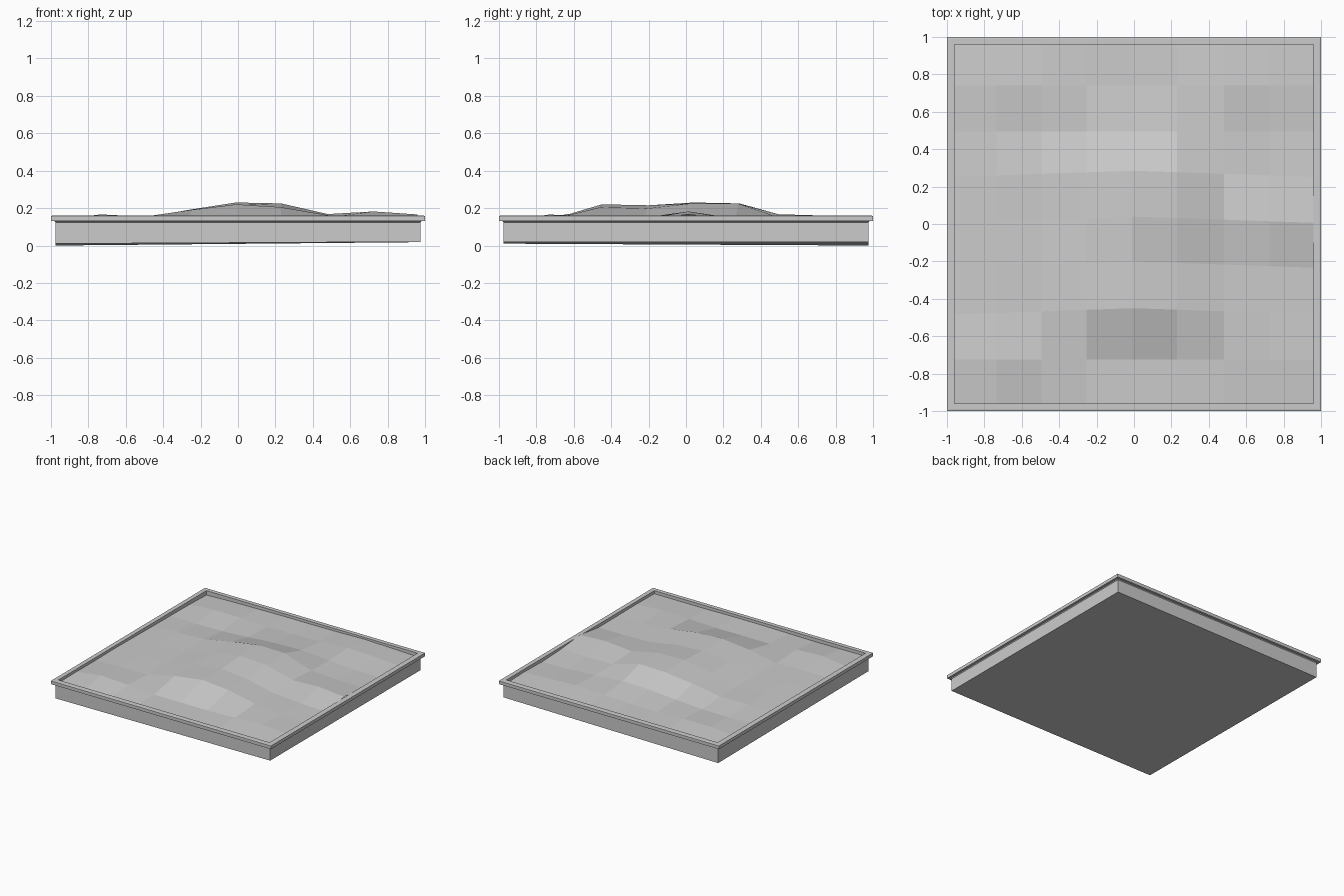
import bpy, bmesh

if "Cube" in bpy.data.objects:
    bpy.data.objects.remove(bpy.data.objects["Cube"])


def make_object(name, bm):
    bmesh.ops.recalc_face_normals(bm, faces=bm.faces)
    mesh = bpy.data.meshes.new(name)
    bm.to_mesh(mesh)
    bm.free()
    obj = bpy.data.objects.new(name, mesh)
    bpy.context.collection.objects.link(obj)
    return obj


def square_loft(name, profile, closed=False, cap=False):
    """Sweep a (half width, z) profile around a square."""
    bm = bmesh.new()
    rings = [[bm.verts.new((sx * r, sy * r, z))
              for sx, sy in ((-1, -1), (1, -1), (1, 1), (-1, 1))]
             for r, z in profile]
    pairs = list(zip(rings, rings[1:]))
    if closed:
        pairs.append((rings[-1], rings[0]))
    for a, b in pairs:
        for i in range(4):
            j = (i + 1) % 4
            bm.faces.new((a[i], a[j], b[j], b[i]))
    if cap:
        bm.faces.new(rings[0])
    return make_object(name, bm)


# Tray body with a slightly uneven underside
tray = square_loft("tray_walls", [(0.975, 0), (0.975, 0.135)], cap=True)
for v, z in zip(tray.data.vertices[:4], (0.01, 0.02, 0.018, 0.0)):
    v.co.z = z

# Overhanging rim with its inner lip
square_loft("rim", [(0.975, 0.124), (0.982, 0.13), (1.0, 0.13), (1.0, 0.157),
                    (0.992, 0.16), (0.96, 0.16), (0.96, 0.09), (0.975, 0.09)],
            closed=True)

# Sand surface: coarse height grid, rows from front to back
XS = (-0.96, -0.735, -0.495, -0.255, -0.01, 0.23, 0.48, 0.725, 0.96)
YS = (-0.96, -0.725, -0.485, -0.235, 0.005, 0.25, 0.495, 0.74, 0.96)
HEIGHTS = (
    (135, 133, 132, 135, 138, 138, 135, 135, 135),
    (138, 166, 155, 138, 138, 138, 145, 153, 138),
    (137, 145, 142, 190, 220, 205, 162, 140, 136),
    (140, 142, 146, 192, 215, 198, 150, 140, 134),
    (137, 142, 147, 190, 230, 225, 168, 182, 166),
    (134, 145, 150, 192, 225, 225, 153, 145, 142),
    (132, 128, 130, 145, 162, 167, 150, 134, 132),
    (130, 146, 146, 138, 140, 146, 160, 150, 138),
    (124, 132, 135, 138, 138, 140, 145, 138, 130),
)
bm = bmesh.new()
grid = []
for row, (y, heights) in enumerate(zip(YS, HEIGHTS)):
    bulge = 0.035 if 2 <= row <= 5 else 0.0
    grid.append([bm.verts.new((x, y + bulge * (1 - abs(x)), h / 1000))
                 for x, h in zip(XS, heights)])
for r in range(8):
    for c in range(8):
        bm.faces.new((grid[r][c], grid[r][c + 1], grid[r + 1][c + 1], grid[r + 1][c]))
make_object("sand", bm)
